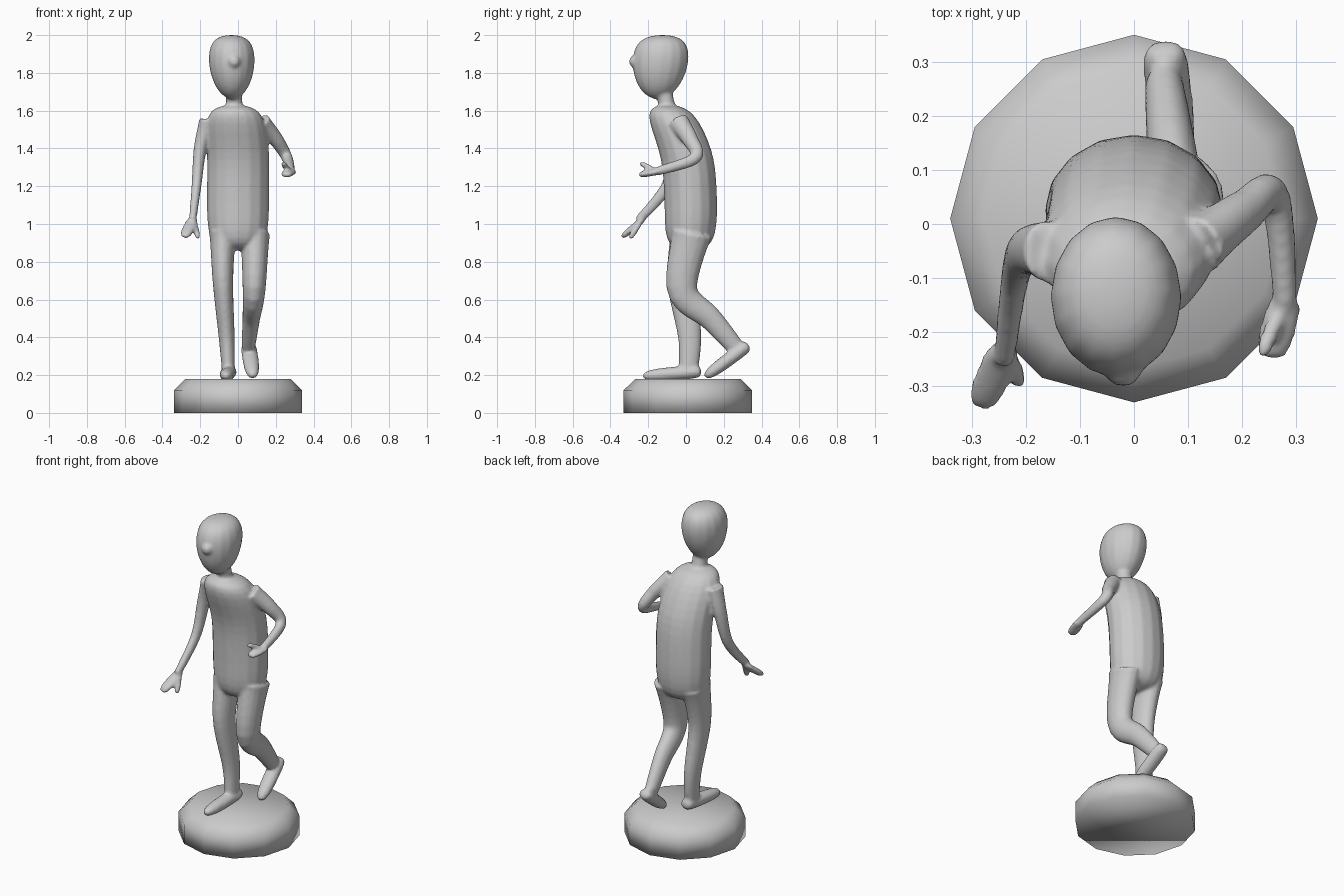
import bpy, bmesh, math
from mathutils import Matrix, Vector

default_cube = bpy.data.objects.get("Cube")
if default_cube:
    bpy.data.objects.remove(default_cube, do_unlink=True)

# One plain material
grey = (0.6, 0.6, 0.6, 1)
material = bpy.data.materials.new("plain grey")
material.use_nodes = True
material.diffuse_color = grey
material.node_tree.nodes["Principled BSDF"].inputs["Base Color"].default_value = grey


def taper(thick, thin):
    """Limb outline: narrows quickly at first, then evenly."""
    return lambda t: thick + (thin - thick) * t ** 0.7


def bulge(size, power=2, skew=1):
    """Rounded outline: a higher power is boxier, skew moves the widest point."""
    return lambda t: size * math.sqrt(max(0, 1 - abs(2 * t ** skew - 1) ** power))


def along_path(path, t):
    """Point on a smooth curve through the joints of the path."""
    last = len(path) - 1
    index = min(int(t * last), last - 1)
    u = t * last - index
    before, after = path[max(index - 1, 0)], path[min(index + 2, last)]
    start, end = path[index], path[index + 1]
    leave, arrive = (end - before) / 2, (after - start) / 2
    ease = u * u * (3 - 2 * u)
    return (start.lerp(end, ease) + leave * u * (1 - u) ** 2
            - arrive * u * u * (1 - u))


def tube(bm, joints, outline, squash=1, level=False, steps=24, sides=16):
    """Closed tube along the joints; squash is its width over its depth."""
    path = [Vector(joint) for joint in joints]
    rings = []
    for step in range(steps + 1):
        t = (1 - math.cos(math.pi * step / steps)) / 2
        centre = along_path(path, t)
        ahead = along_path(path, min(t + 0.01, 1))
        behind = along_path(path, max(t - 0.01, 0))
        axis = Vector((0, 0, 1)) if level else (ahead - behind).normalized()
        side = Vector((1, 0, 0))
        side = (side - axis * side.dot(axis)).normalized()
        depth = axis.cross(side)
        radius = max(outline(t), 0.002)
        ring = []
        for corner in range(sides):
            angle = math.tau * corner / sides
            offset = side * squash * math.cos(angle) + depth * math.sin(angle)
            ring.append(bm.verts.new(centre + offset * radius))
        rings.append(ring)
    for lower, upper in zip(rings, rings[1:]):
        for corner in range(sides):
            following = (corner + 1) % sides
            bm.faces.new((lower[corner], lower[following],
                          upper[following], upper[corner]))
    bm.faces.new(reversed(rings[0]))
    bm.faces.new(rings[-1])


def finish(bm, name):
    bmesh.ops.recalc_face_normals(bm, faces=bm.faces)
    for face in bm.faces:
        face.smooth = True
    mesh = bpy.data.meshes.new(name)
    bm.to_mesh(mesh)
    bm.free()
    mesh.materials.append(material)
    part = bpy.data.objects.new(name, mesh)
    bpy.context.collection.objects.link(part)
    return part


# Twelve-sided plinth with a chamfered top rim
plinth_height = 0.18
bm = bmesh.new()
bmesh.ops.create_cone(bm, cap_ends=True, segments=12, radius1=0.34, radius2=0.34,
                      depth=plinth_height,
                      matrix=Matrix.Translation((0, 0.01, plinth_height / 2)))
rim = [edge for edge in bm.edges if all(vert.co.z > 0.1 for vert in edge.verts)]
bmesh.ops.bevel(bm, geom=rim, offset=0.06, segments=1, affect="EDGES")
finish(bm, "base")

bm = bmesh.new()

# Torso, leaning forward at the shoulders
tube(bm, [(0, 0.02, 0.86), (0, 0.025, 1.12), (0, 0, 1.37), (-0.02, -0.1, 1.63)],
     bulge(0.14, power=6), squash=1.18, level=True)

# Neck, egg-shaped head and nose
tube(bm, [(-0.02, -0.09, 1.58), (-0.02, -0.12, 1.72)], taper(0.046, 0.042), level=True)
tube(bm, [(-0.03, -0.15, 1.66), (-0.035, -0.125, 2)],
     bulge(0.148, skew=1.36), squash=0.82, level=True)
tube(bm, [(-0.02, -0.22, 1.86), (-0.02, -0.3, 1.86)], bulge(0.035))

# Legs: right one standing, left one lifted behind
leg = taper(0.11, 0.047)
tube(bm, [(-0.08, 0.02, 0.95), (-0.08, -0.02, 0.7), (-0.06, 0.02, 0.4), (-0.05, 0.01, 0.2)],
     leg, squash=0.68)
tube(bm, [(0.09, 0.03, 0.95), (0.085, -0.02, 0.65), (0.07, 0.13, 0.5), (0.055, 0.26, 0.35)],
     leg, squash=0.75)

# Feet, from heel to toe
foot = bulge(0.036, power=3, skew=0.7)
tube(bm, [(-0.045, 0.08, 0.22), (-0.065, -0.23, 0.195)], foot, squash=1.15)
tube(bm, [(0.055, 0.33, 0.36), (0.08, 0.1, 0.19)], foot, squash=1.2)

# Arms: right one hanging, left one bent at the elbow
arm = taper(0.06, 0.024)
tube(bm, [(-0.16, -0.05, 1.55), (-0.2, -0.05, 1.4), (-0.22, -0.1, 1.2), (-0.24, -0.25, 1.02)],
     arm, squash=0.8)
tube(bm, [(0.12, -0.04, 1.54), (0.2, 0.02, 1.45), (0.26, 0.05, 1.35), (0.28, -0.15, 1.28)],
     arm, squash=0.9)

# Flat hands and small thumbs
hand, thumb = bulge(0.018, power=3), bulge(0.016, power=3)
tube(bm, [(-0.235, -0.22, 1.03), (-0.285, -0.34, 0.93)], hand, squash=1.9)
tube(bm, [(-0.23, -0.24, 1.01), (-0.21, -0.3, 0.92)], thumb)
tube(bm, [(0.285, -0.13, 1.28), (0.25, -0.25, 1.26)], hand, squash=1.9)
tube(bm, [(0.27, -0.16, 1.28), (0.235, -0.245, 1.325)], thumb)

body = finish(bm, "body")

# Fuse the parts into one soft skin
fuse = body.modifiers.new("fuse", "REMESH")
fuse.mode = "VOXEL"
fuse.voxel_size = 0.009
fuse.use_smooth_shade = True
soften = body.modifiers.new("soften", "SMOOTH")
soften.factor = 0.5
soften.iterations = 6
